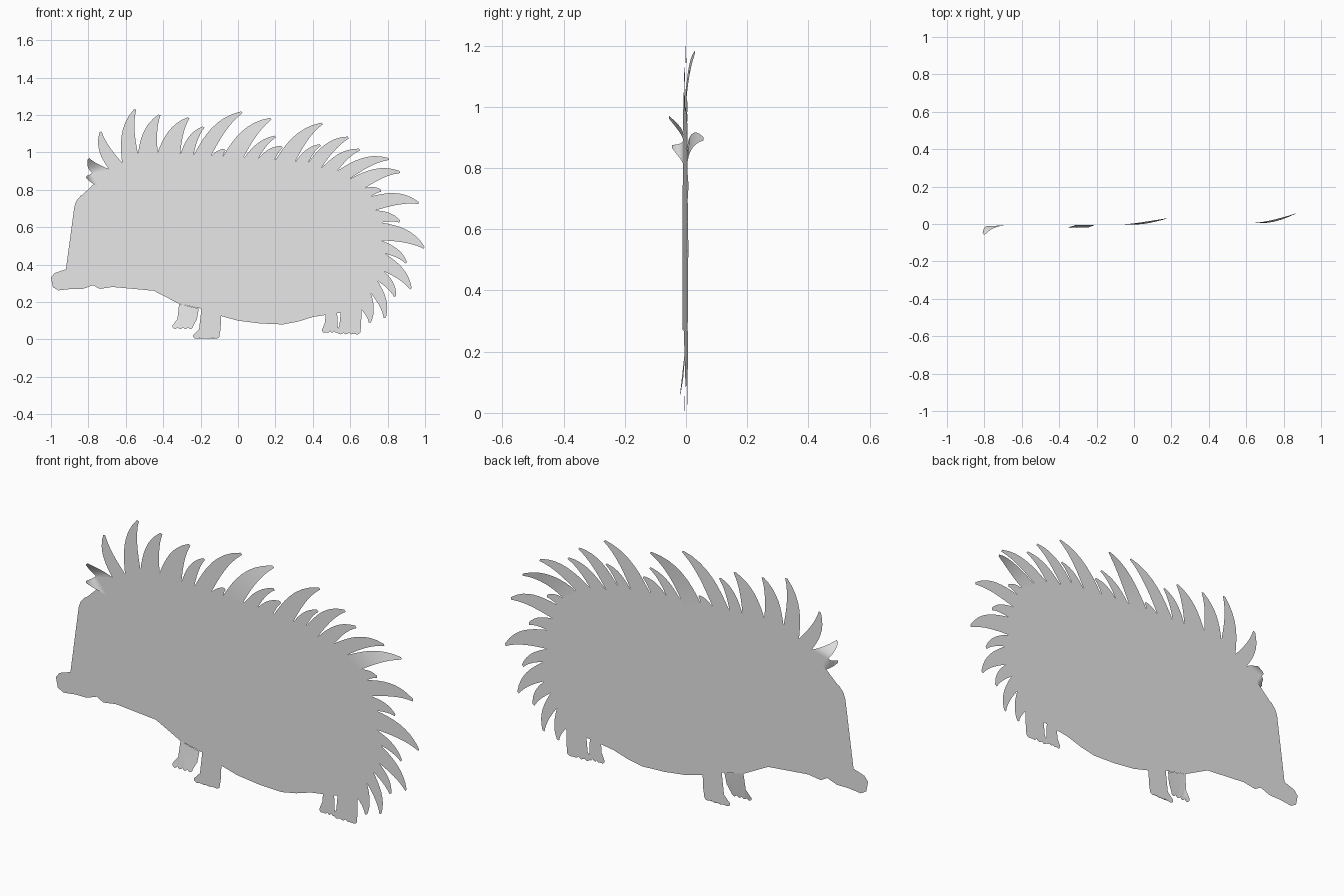
import bpy
import bmesh
import math
from mathutils import Vector

if "Cube" in bpy.data.objects:
    bpy.data.objects.remove(bpy.data.objects["Cube"], do_unlink=True)

# One plain grey for the whole sheet
grey = bpy.data.materials.new("light grey")
grey.use_nodes = True
grey.diffuse_color = (0.8, 0.8, 0.8, 1)
grey.node_tree.nodes["Principled BSDF"].inputs["Base Color"].default_value = (0.8, 0.8, 0.8, 1)


def sheet_point(point, bend=0.0):
    """Place a flat silhouette point on the very slightly slanted sheet."""
    x, z = point
    return Vector((x, 0.01 * x - 0.002 + bend, z))


def finish(name, bm):
    mesh = bpy.data.meshes.new(name)
    bm.to_mesh(mesh)
    bm.free()
    mesh.materials.append(grey)
    for polygon in mesh.polygons:
        polygon.use_smooth = True
    part = bpy.data.objects.new(name, mesh)
    bpy.context.collection.objects.link(part)
    return part


def plate(name, outline, bend=None):
    """Fill a clockwise silhouette so that it faces the front."""
    bm = bmesh.new()
    corners = [bm.verts.new(sheet_point(p, bend(p) if bend else 0.0))
               for p in reversed(outline)]
    bm.faces.new(corners)
    bmesh.ops.triangulate(bm, faces=bm.faces[:])
    return finish(name, bm)


def spine(name, left_base, right_base, tip, bend=0.0, steps=8):
    """A tapering blade, curling backwards, optionally bent out of the sheet."""
    bm = bmesh.new()
    left_base, right_base, tip = Vector(left_base), Vector(right_base), Vector(tip)
    along = tip - (left_base + right_base) / 2
    sideways = Vector((-along.y, along.x))
    blunt = sideways.normalized() * 0.006
    rows = []
    for step in range(steps + 1):
        t = step / steps
        bow = 4 * t * (1 - t) * (0.7 + 0.6 * t)
        left = left_base.lerp(tip + blunt, t) + sideways * bow * 0.13
        right = right_base.lerp(tip - blunt, t) + sideways * bow * 0.05
        rows.append([bm.verts.new(sheet_point(p, bend * t * t)) for p in (left, right)])
    for lower, upper in zip(rows, rows[1:]):
        bm.faces.new((lower[0], lower[1], upper[1], upper[0]))
    return finish(name, bm)


def leg(name, top_left, top_right, foot_left, foot_right, sole, bend=0.0):
    """A short leg flaring into a foot with scalloped toes."""
    ankle = sole + 0.055
    outline = [top_left, top_right,
               (top_right[0] * 0.7 + foot_right * 0.3, ankle),
               (foot_right, sole + 0.015)]
    toes, per_toe = 4, 4
    count = toes * per_toe
    for i in range(count + 1):
        t = i / count
        x = foot_right + (foot_left - foot_right) * t
        outline.append((x, sole + 0.01 * (1 - abs(math.sin(math.pi * toes * t)))))
    outline += [(foot_left, sole + 0.02),
                (top_left[0] * 0.75 + foot_left * 0.25, ankle)]
    top = top_left[1]
    plate(name, outline, lambda p: bend * ((top - p[1]) / (top - sole)) ** 2)


# Hollows between the spines, from the forehead over the back to the rump
hollows = [
    (-.72, .81), (-.78, .89), (-.69, .91), (-.62, .945), (-.535, .99), (-.43, 1.0),
    (-.31, .985), (-.24, .98), (-.145, .98), (-.08, .98), (.015, .945), (.11, .97),
    (.185, .935), (.3, .94), (.375, .945), (.44, .91), (.53, .9), (.6, .86),
    (.68, .81), (.71, .765), (.735, .69), (.765, .625), (.765, .53), (.785, .46),
    (.78, .365), (.745, .315), (.71, .25), (.66, .16),
]

# Tips of the spines, one between each pair of hollows
tips = [
    (-.81, .87), (-.8, .965), (-.735, 1.11), (-.55, 1.23), (-.42, 1.2), (-.265, 1.185),
    (-.185, 1.135), (.02, 1.215), (-.07, 1.015), (.175, 1.18), (.2, 1.085), (.235, 1.03),
    (.45, 1.155), (.44, 1.04), (.59, 1.08), (.65, 1.015), (.805, .965), (.865, .895),
    (.765, .795), (.965, .73), (.865, .63), (.995, .49), (.9, .41), (.925, .27),
    (.84, .23), (.785, .115), (.705, .09),
]

# Belly, snout and face, from the hind legs forward and up to the forehead
underside = [
    (.47, .15), (.4, .12), (.32, .095), (.24, .08), (.12, .085), (0, .1), (-.09, .125),
    (-.2, .165), (-.315, .19), (-.34, .22), (-.45, .26), (-.54, .305), (-.64, .285),
    (-.74, .27), (-.775, .29), (-.83, .27),
]
face = [
    (-.89, .27), (-.96, .262), (-.99, .28), (-1, .33), (-.98, .355), (-.92, .375),
    (-.8, .51), (-.85, .56), (-.865, .62), (-.855, .7), (-.875, .71), (-.865, .74),
    (-.84, .77),
]

plate("body", hollows + underside + face)

# Spines; a few curl out of the sheet
bends = {0: -.035, 1: -.045, 9: .03, 17: .05}
for i, tip in enumerate(tips):
    spine(f"spine_{i + 1}", hollows[i], hollows[i + 1], tip, bends.get(i, 0.0))

# Legs
leg("front_leg_far", (-.315, .19), (-.21, .165), -.35, -.24, .055, bend=-.015)
leg("front_leg_near", (-.195, .165), (-.09, .125), -.24, -.1, .003)
leg("hind_leg_far", (.47, .15), (.53, .155), .45, .535, .035)
leg("hind_leg_near", (.55, .155), (.66, .16), .53, .655, .027)
